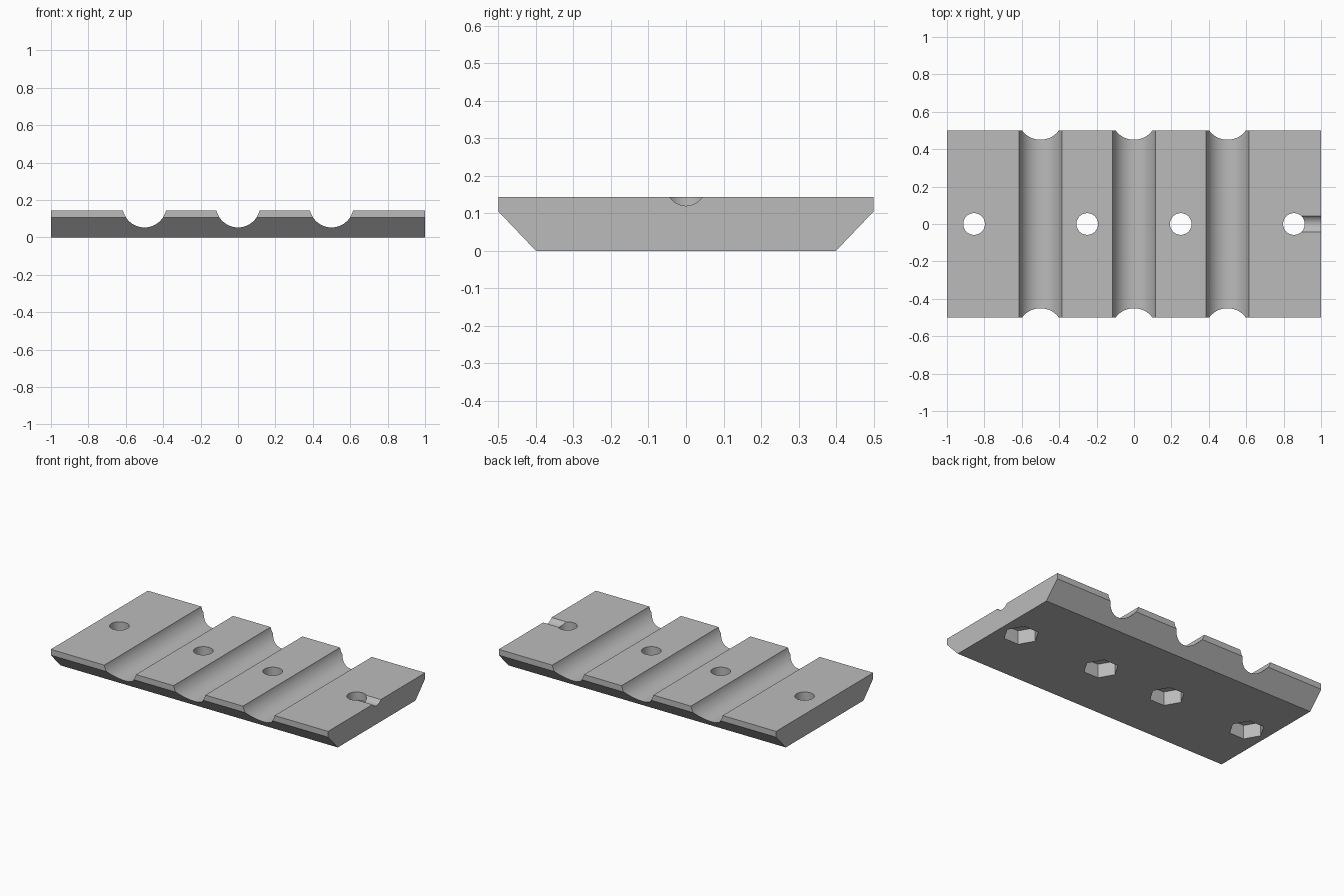
import bpy, bmesh, math
from mathutils import Matrix

default = bpy.data.objects.get("Cube")
if default:
    bpy.data.objects.remove(default, do_unlink=True)

TOP = 0.143
gray = bpy.data.materials.new("plain gray")
gray.use_nodes = True
color = (0.5, 0.5, 0.5, 1)
gray.diffuse_color = color
gray.node_tree.nodes["Principled BSDF"].inputs["Base Color"].default_value = color


def make_object(name, bm):
    bmesh.ops.recalc_face_normals(bm, faces=bm.faces)
    mesh = bpy.data.meshes.new(name)
    bm.to_mesh(mesh)
    bm.free()
    mesh.materials.append(gray)
    obj = bpy.data.objects.new(name, mesh)
    bpy.context.collection.objects.link(obj)
    return obj


def rod(name, sides, radius, length, center, axis="Z", turn=0):
    """Prism or cylinder along the given axis."""
    bm = bmesh.new()
    tilt = {"X": Matrix.Rotation(math.pi / 2, 4, "Y"),
            "Y": Matrix.Rotation(math.pi / 2, 4, "X"),
            "Z": Matrix.Identity(4)}[axis]
    place = Matrix.Translation(center) @ tilt @ Matrix.Rotation(turn, 4, "Z")
    bmesh.ops.create_cone(bm, cap_ends=True, segments=sides, radius1=radius,
                          radius2=radius, depth=length, matrix=place)
    return make_object(name, bm)


# Plate: chamfered cross-section swept along x
bm = bmesh.new()
half = [(0.4, 0), (0.5, 0.105), (0.5, TOP)]
profile = half + [(-y, z) for y, z in reversed(half)]
face = bm.faces.new([bm.verts.new((-1, y, z)) for y, z in profile])
swept = bmesh.ops.extrude_face_region(bm, geom=[face], use_keep_orig=True)
bmesh.ops.translate(bm, vec=(2, 0, 0),
                    verts=[v for v in swept["geom"] if isinstance(v, bmesh.types.BMVert)])
plate = make_object("clamp_plate", bm)

# Round channels across the plate
cutters = [rod("channel_cutter", 96, 0.118, 1.4, (x, 0, 0.171), "Y")
           for x in (-0.5, 0, 0.5)]

# Bolt holes with hexagonal nut pockets underneath
for x in (-0.855, -0.25, 0.25, 0.855):
    cutters.append(rod("bolt_hole_cutter", 48, 0.058, 0.4, (x, 0, 0.1)))
    cutters.append(rod("nut_pocket_cutter", 6, 0.105, 0.2, (x, 0, -0.01),
                       turn=math.pi / 2))

# Shallow groove from the last hole to the end
cutters.append(rod("end_groove_cutter", 48, 0.052, 0.245, (0.9775, 0, 0.172), "X"))

bpy.context.view_layer.objects.active = plate
for cutter in cutters:
    cutter.hide_render = True
    cut = plate.modifiers.new("cut", "BOOLEAN")
    cut.operation = "DIFFERENCE"
    cut.solver = "EXACT"
    cut.object = cutter
    bpy.ops.object.modifier_apply(modifier=cut.name)
    bpy.data.objects.remove(cutter, do_unlink=True)

# Smooth curved walls, crisp edges
bpy.ops.object.select_all(action="DESELECT")
plate.select_set(True)
bpy.ops.object.shade_smooth_by_angle(angle=math.radians(25))
